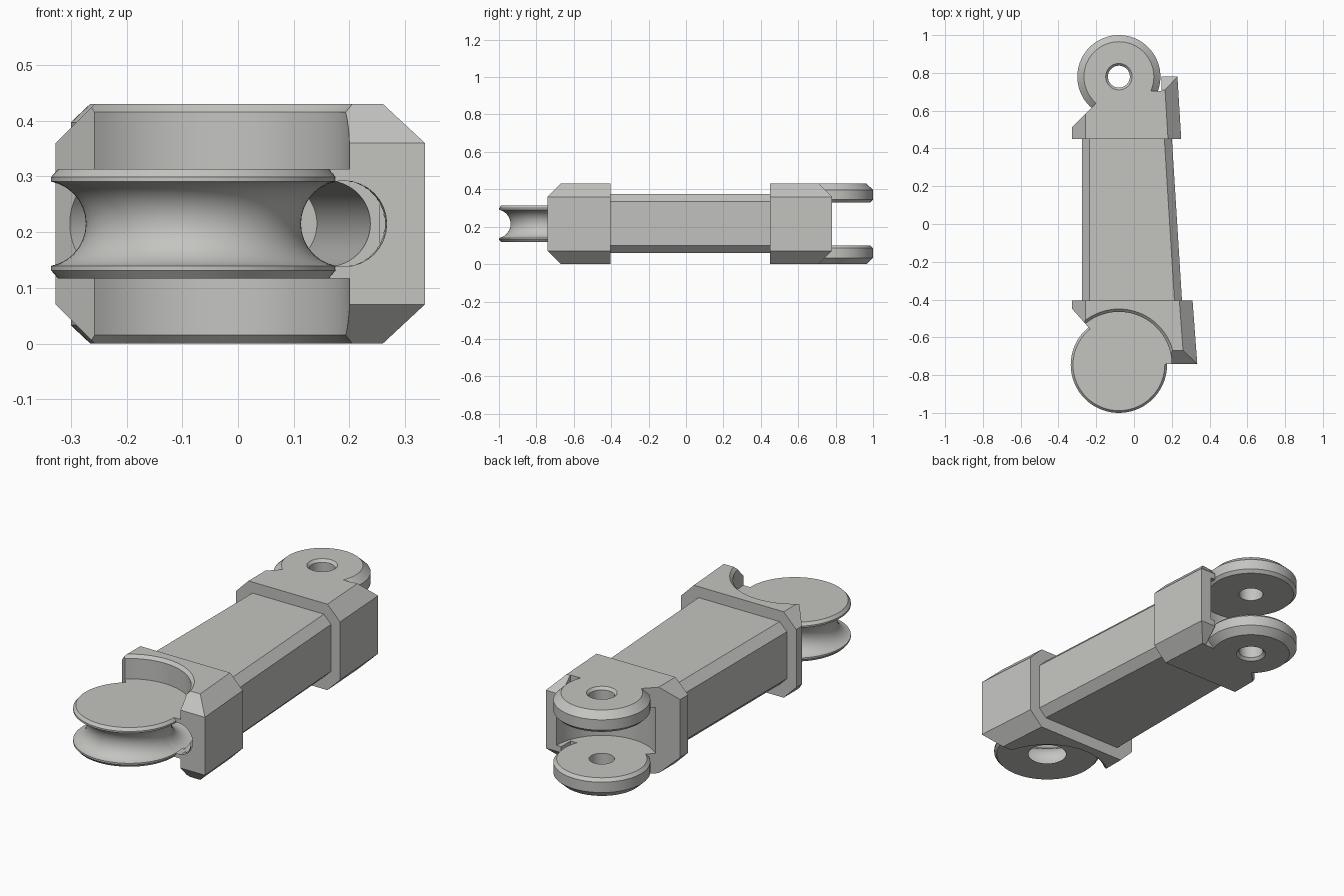
import bpy, bmesh, math
from mathutils import Vector

if "Cube" in bpy.data.objects:
    bpy.data.objects.remove(bpy.data.objects["Cube"])

H = 0.43            # overall height
MID = H / 2
FRONT = (-0.08, -0.745)   # pulley axis
REAR = (-0.08, 0.78)      # clevis axis

mat = bpy.data.materials.new("warm_grey")
mat.diffuse_color = (0.55, 0.55, 0.53, 1)
mat.use_nodes = True
mat.node_tree.nodes["Principled BSDF"].inputs["Base Color"].default_value = mat.diffuse_color


def finish(bm, name):
    bmesh.ops.recalc_face_normals(bm, faces=bm.faces)
    me = bpy.data.meshes.new(name)
    bm.to_mesh(me)
    bm.free()
    ob = bpy.data.objects.new(name, me)
    me.materials.append(mat)
    bpy.context.collection.objects.link(ob)
    return ob


def lathe(name, profile, centre, closed=False, steps=72):
    """Spin an (r, z) profile around a vertical axis."""
    bm = bmesh.new()
    vs = [bm.verts.new((r, 0, z)) for r, z in profile]
    es = [bm.edges.new(p) for p in zip(vs, vs[1:])]
    if closed:
        es.append(bm.edges.new((vs[-1], vs[0])))
    bmesh.ops.spin(bm, geom=vs + es, cent=(0, 0, 0), axis=(0, 0, 1),
                   angle=2 * math.pi, steps=steps)
    bmesh.ops.remove_doubles(bm, verts=bm.verts, dist=1e-5)
    bmesh.ops.translate(bm, verts=bm.verts, vec=(*centre, 0))
    return finish(bm, name)


def block(name, y0, y1, xl, xr0, xr1, z0, z1, c, cuts=()):
    """Chamfered bar along y with a tapering right side, trimmed by planes."""
    bm = bmesh.new()
    rings = []
    for y, xr in ((y0, xr0), (y1, xr1)):
        pts = [(xl + c, z0), (xr - c, z0), (xr, z0 + c), (xr, z1 - c),
               (xr - c, z1), (xl + c, z1), (xl, z1 - c), (xl, z0 + c)]
        rings.append([bm.verts.new((x, y, z)) for x, z in pts])
    a, b = rings
    bm.faces.new(a)
    bm.faces.new(b[::-1])
    for i in range(8):
        j = (i + 1) % 8
        bm.faces.new((a[i], b[i], b[j], a[j]))
    for co, no in cuts:
        res = bmesh.ops.bisect_plane(bm, geom=bm.verts[:] + bm.edges[:] + bm.faces[:],
                                     plane_co=co, plane_no=no, clear_outer=True)
        edges = [e for e in res["geom_cut"] if isinstance(e, bmesh.types.BMEdge)]
        bmesh.ops.edgenet_fill(bm, edges=edges)
    return finish(bm, name)


def box(name, lo, hi):
    bm = bmesh.new()
    bmesh.ops.create_cube(bm, size=1)
    for v in bm.verts:
        v.co = [l + (k + 0.5) * (h - l) for k, l, h in zip(v.co, lo, hi)]
    return finish(bm, name)


def combine(ob, other, op, keep=False):
    m = ob.modifiers.new("cut", 'BOOLEAN')
    m.operation, m.object, m.solver = op, other, 'EXACT'
    bpy.context.view_layer.objects.active = ob
    bpy.ops.object.modifier_apply(modifier=m.name)
    if not keep:
        bpy.data.objects.remove(other)


def flip(profile):
    return [(r, H - z) for r, z in profile]


# cable channel running through the link
p, q = Vector((0.19, -0.74, MID)), Vector((0.065, 0.60, MID))
bm = bmesh.new()
bmesh.ops.create_cone(bm, cap_ends=True, segments=48, radius1=0.077, radius2=0.077,
                      depth=(q - p).length)
rot = (q - p).to_track_quat('Z', 'Y')
for v in bm.verts:
    v.co = rot @ v.co + (p + q) / 2
channel = finish(bm, "channel_cutter")

# shaft
shaft = block("shaft", -0.42, 0.46, -0.275, 0.255, 0.20, 0.06, 0.375, 0.04)

# front knuckle: bracket with bevelled nose
knuckle = block("front_knuckle", -0.74, -0.405, -0.327, 0.335, 0.31, 0, H, 0.07, [
    ((-0.327, -0.45, 0), (-0.075, -0.067, 0)),
    ((0, -0.74, H - 0.07), (0, -1, 1)),
    ((0, -0.74, 0.07), (0, -1, -1))])
# round recesses above and below the pulley
recess = [(0, 0.313), (0.28, 0.313), (0.28, 0.415), (0.295, 0.43), (0.295, 0.5), (0, 0.5)]
for prof in (recess, flip(recess)):
    combine(knuckle, lathe("recess_cutter", prof, FRONT), 'DIFFERENCE')
# pulley disc, cable groove and stepped bore
pulley = lathe("pulley", [(0, 0.117), (0.243, 0.117), (0.255, 0.131), (0.255, 0.299),
                          (0.243, 0.313), (0, 0.313)], FRONT)
combine(knuckle, pulley, 'UNION')
groove = [(0.27 + 0.077 * math.cos(t * math.pi / 16), MID + 0.077 * math.sin(t * math.pi / 16))
          for t in range(32)]
combine(knuckle, lathe("groove_cutter", groove, FRONT, closed=True), 'DIFFERENCE')
bore = [(0, 0.05), (0.09, 0.05), (0.09, 0.117), (0.075, 0.132), (0.075, 0.15), (0.062, 0.163),
        (0.062, 0.18), (0.11, 0.18), (0.11, 0.298), (0.125, 0.313), (0.125, 0.4), (0, 0.4)]
combine(knuckle, lathe("bore_cutter", bore, FRONT), 'DIFFERENCE')

# rear clevis: bracket with slanted left corner and bevelled tail
clevis = block("rear_clevis", 0.45, 0.78, -0.327, 0.25, 0.23, 0, H, 0.07, [
    ((-0.327, 0.513, 0), (-1, 1, 0)),
    ((0, 0.78, H - 0.07), (0, 1, 1)),
    ((0, 0.78, 0.07), (0, 1, -1))])
combine(clevis, box("tail_cutter", (-0.5, 0.705, -0.1), (0.145, 0.9, 0.6)), 'DIFFERENCE')
combine(clevis, lathe("slot_cutter", [(0, 0.1), (0.25, 0.1), (0.25, 0.33), (0, 0.33)], REAR),
        'DIFFERENCE')
# two ears with pin holes
ear = [(0, 0.33), (0.205, 0.33), (0.22, 0.345), (0.22, 0.397), (0.185, 0.43), (0, 0.43)]
for prof in (ear, flip(ear)):
    combine(clevis, lathe("ear", prof, REAR), 'UNION')
pin = [(0, -0.1), (0.07, -0.1), (0.07, 0), (0.058, 0.013), (0.058, H - 0.013),
       (0.07, H), (0.07, 0.6), (0, 0.6)]
combine(clevis, lathe("pin_cutter", pin, REAR), 'DIFFERENCE')

# run the channel through every part, then shade
for ob in (shaft, knuckle, clevis):
    combine(ob, channel, 'DIFFERENCE', keep=True)
bpy.data.objects.remove(channel)
for ob in (shaft, knuckle, clevis):
    bpy.ops.object.select_all(action='DESELECT')
    ob.select_set(True)
    bpy.context.view_layer.objects.active = ob
    bpy.ops.object.shade_smooth_by_angle(angle=math.radians(25))
